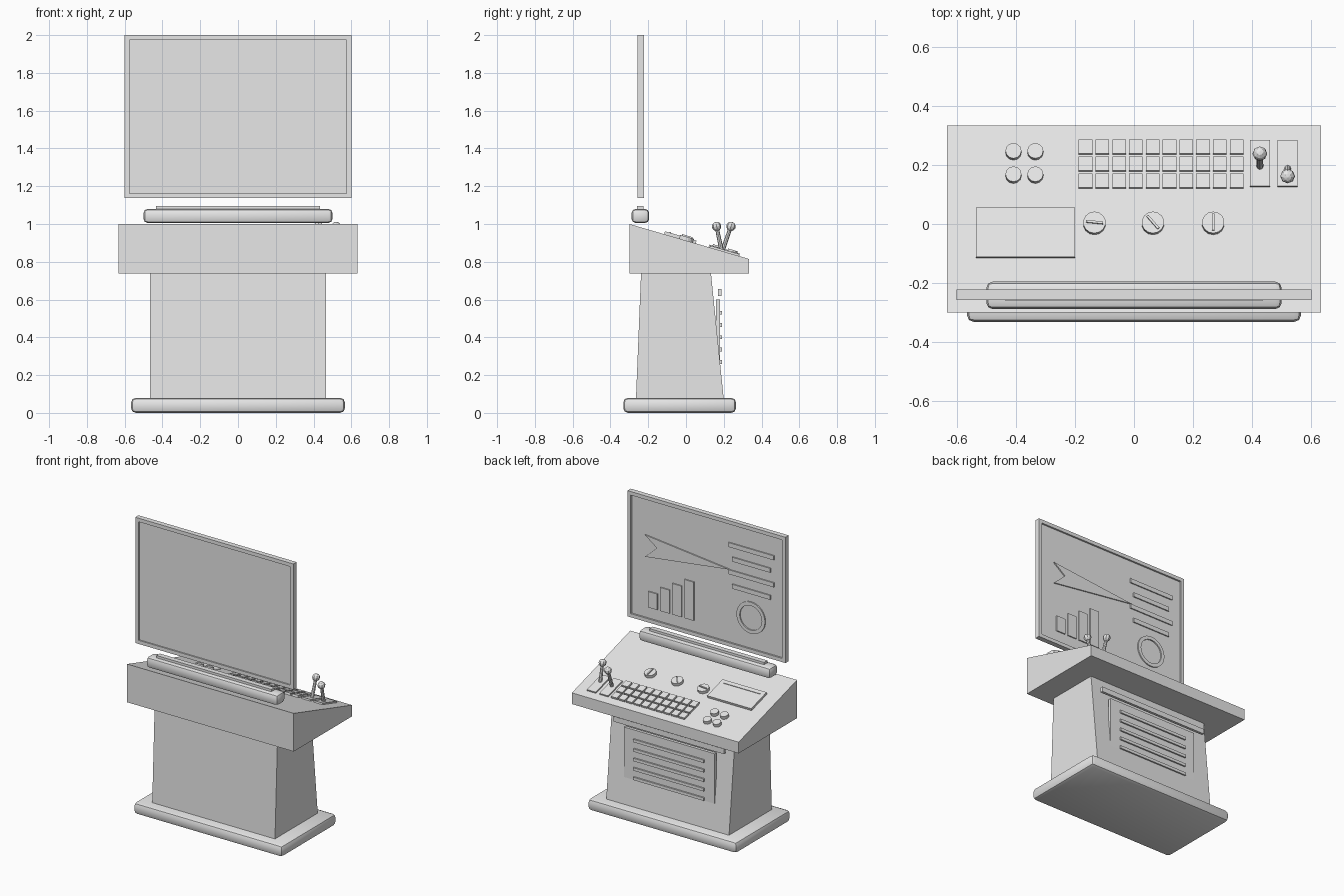
import bpy, bmesh, math
from mathutils import Matrix, Vector

cube = bpy.data.objects.get("Cube")
if cube:
    bpy.data.objects.remove(cube, do_unlink=True)

grey = bpy.data.materials.new("plain_grey")
grey.use_nodes = True
grey.diffuse_color = (0.8, 0.8, 0.8, 1)
grey.node_tree.nodes["Principled BSDF"].inputs["Base Color"].default_value = (0.8, 0.8, 0.8, 1)


def finish(name, bm, matrix=None):
    bmesh.ops.recalc_face_normals(bm, faces=bm.faces)
    mesh = bpy.data.meshes.new(name)
    bm.to_mesh(mesh)
    bm.free()
    mesh.materials.append(grey)
    obj = bpy.data.objects.new(name, mesh)
    bpy.context.collection.objects.link(obj)
    if matrix:
        obj.matrix_world = matrix
    return obj


def box(name, x, y, z, matrix=None, bevel=0):
    """Box from (min, max) ranges on each axis, optionally rounded."""
    bm = bmesh.new()
    bmesh.ops.create_cube(bm, size=1)
    for v in bm.verts:
        v.co = [r[0] if c < 0 else r[1] for r, c in zip((x, y, z), v.co)]
    if bevel:
        bmesh.ops.bevel(bm, geom=bm.edges[:], offset=bevel, segments=2,
                        profile=0.5, affect='EDGES')
    return finish(name, bm, matrix)


def prism(name, points, axis, start, end):
    """Extrude a profile: (y, z) points along x, or (x, z) points along y."""
    bm = bmesh.new()
    place = (lambda p: (start, *p)) if axis == 'x' else (lambda p: (p[0], start, p[1]))
    face = bm.faces.new([bm.verts.new(place(p)) for p in points])
    made = bmesh.ops.extrude_face_region(bm, geom=[face])["geom"]
    shift = Vector((end - start, 0, 0)) if axis == 'x' else Vector((0, end - start, 0))
    bmesh.ops.translate(bm, vec=shift, verts=[g for g in made if isinstance(g, bmesh.types.BMVert)])
    return finish(name, bm)


def cylinder(name, radius, height, matrix, sides=12, top=None):
    """Upright cylinder standing on its matrix origin."""
    bm = bmesh.new()
    bmesh.ops.create_cone(bm, cap_ends=True, segments=sides, radius1=radius,
                          radius2=top or radius, depth=height)
    bmesh.ops.translate(bm, vec=(0, 0, height / 2), verts=bm.verts)
    return finish(name, bm, matrix)


def frame(name, outer, inner, y):
    """Flat rectangular or round border from matching outer and inner (x, z) loops."""
    bm = bmesh.new()
    rings = [[bm.verts.new((px, yy, pz)) for px, pz in loop]
             for loop, yy in ((outer, y[0]), (outer, y[1]), (inner, y[1]), (inner, y[0]))]
    n = len(outer)
    for k in range(4):
        a, b = rings[k], rings[(k + 1) % 4]
        for i in range(n):
            j = (i + 1) % n
            bm.faces.new((a[i], a[j], b[j], b[i]))
    return finish(name, bm)


def rect(x, z0, z1):
    return [(-x, z0), (x, z0), (x, z1), (-x, z1)]


def circle(cx, cz, r, n=32):
    return [(cx + r * math.cos(math.tau * i / n), cz + r * math.sin(math.tau * i / n))
            for i in range(n)]


# Base and pedestal
box("base", (-0.566, 0.566), (-0.332, 0.265), (0, 0.08), bevel=0.025)
prism("pedestal", [(-0.265, 0.07), (0.2, 0.07), (0.132, 0.74), (-0.238, 0.74)], 'x', -0.466, 0.466)

# Vent panel on the operator side of the pedestal
box("vent_panel", (-0.345, 0.345), (0.16, 0.181), (0.22, 0.6))
box("vent_header", (-0.42, 0.42), (0.17, 0.188), (0.62, 0.655))
for i in range(5):
    z = 0.27 + 0.065 * i
    box("vent_slat", (-0.268, 0.268), (0.176, 0.191), (z - 0.01, z + 0.01))

# Wedge-shaped desk
BACK, FRONT, HIGH, LOW = -0.3, 0.333, 1.0, 0.815
prism("desk", [(BACK, 0.738), (FRONT, 0.738), (FRONT, LOW), (BACK, HIGH)], 'x', -0.633, 0.633)
slope = math.atan2(LOW - HIGH, FRONT - BACK)


def desk_z(y):
    return HIGH + (y - BACK) * math.tan(slope)


def on_desk(x, y, turn=0):
    """Matrix at a point of the sloped desk top, z along its normal."""
    return (Matrix.Translation((x, y, desk_z(y))) @ Matrix.Rotation(slope, 4, 'X')
            @ Matrix.Rotation(turn, 4, 'Z'))


def desk_box(name, x, y, w, d, h, turn=0, base=-0.004):
    return box(name, (-w / 2, w / 2), (-d / 2, d / 2), (base, h), on_desk(x, y, turn))


# Keyboard
for row in range(3):
    for col in range(10):
        desk_box("key", -0.164 + 0.0568 * col, 0.143 + 0.0575 * row, 0.046, 0.049, 0.014)

# Round push buttons
for x in (-0.408, -0.334):
    for y in (0.163, 0.242):
        cylinder("push_button", 0.027, 0.022, on_desk(x, y))

# Dials with pointers
for x, turn in ((-0.134, -6), (0.064, -50), (0.268, 90)):
    cylinder("dial", 0.038, 0.02, on_desk(x, 0), sides=14)
    desk_box("dial_pointer", x, 0, 0.058, 0.008, 0.027, math.radians(turn), 0.018)

# Small desk display
desk_box("desk_display", -0.367, -0.032, 0.334, 0.174, 0.016)
desk_box("desk_display_strip", -0.367, -0.088, 0.28, 0.007, 0.02, base=0.012)

# Levers on slotted plates
for x, tip_y in ((0.426, 0.238), (0.52, 0.162)):
    desk_box("lever_plate", x, 0.203, 0.067, 0.162, 0.01)
    foot, tip = Vector((x, 0.19, 0.85)), Vector((x, tip_y, 0.987))
    way = tip - foot
    aim = way.to_track_quat('Z', 'Y').to_matrix().to_4x4()
    cylinder("lever_stick", 0.012, way.length, Matrix.Translation(foot) @ aim, 8, 0.01)
    bm = bmesh.new()
    bmesh.ops.create_uvsphere(bm, u_segments=8, v_segments=6, radius=0.025)
    finish("lever_ball", bm, Matrix.Translation(tip) @ aim)

# Projector bar behind the desk top
box("projector_bar", (-0.5, 0.5), (-0.288, -0.195), (1.005, 1.08), bevel=0.022)
box("projector_strip", (-0.435, 0.435), (-0.26, -0.225), (1.075, 1.096))

# Big screen
Z0, Z1 = 1.137, 2.0
frame("screen_frame", rect(0.6, Z0, Z1), rect(0.575, Z0 + 0.025, Z1 - 0.025), (-0.257, -0.222))
box("screen_panel", (-0.577, 0.577), (-0.248, -0.234), (Z0 + 0.023, Z1 - 0.023))

# Raised graphics on the screen
FACE = (-0.236, -0.226)
prism("arrow_graphic", [(0.47, 1.729), (0.38, 1.662), (0.47, 1.579), (-0.171, 1.662)], 'y', *FACE)
for i in range(4):
    half = 0.145 if i % 2 else 0.172
    top = 1.846 - 0.093 * i
    box("text_line_graphic", (-0.335 - half, -0.335 + half), FACE, (top - 0.03, top))
    left = 0.447 - 0.092 * i
    box("chart_bar_graphic", (left - 0.07, left), FACE, (1.238, 1.347 + 0.052 * i))
frame("ring_graphic", circle(-0.333, 1.374, 0.108), circle(-0.333, 1.374, 0.084), FACE)

# Soften only the rounded parts
bpy.ops.object.select_all(action='DESELECT')
for name in ("base", "projector_bar"):
    obj = bpy.data.objects[name]
    obj.select_set(True)
    bpy.context.view_layer.objects.active = obj
bpy.ops.object.shade_smooth_by_angle(angle=math.radians(35))
